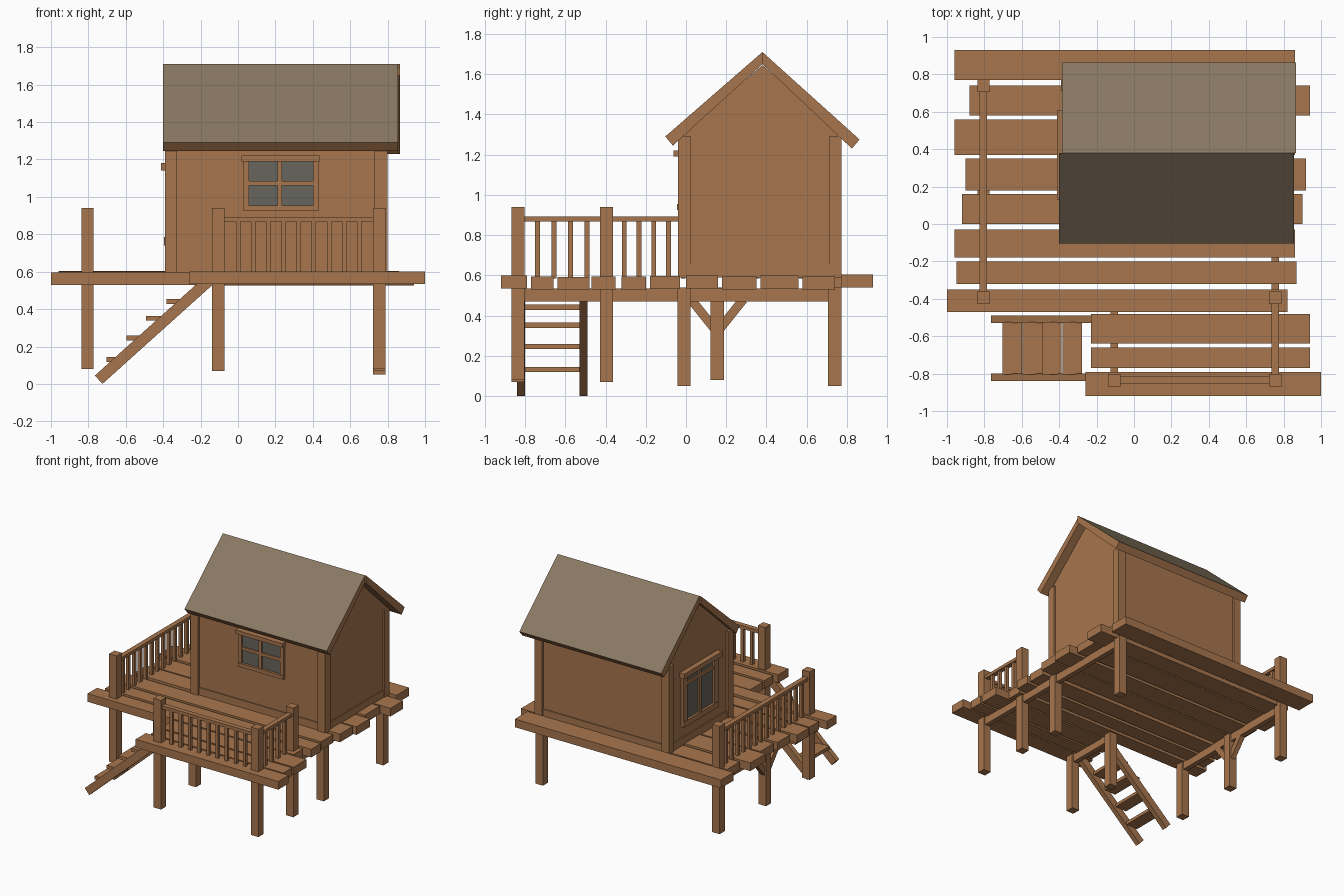
import bpy, bmesh, math
from mathutils import Vector


def material(name, rgb):
    m = bpy.data.materials.new(name)
    m.diffuse_color = (*rgb, 1)
    return m


WOOD = material("warm wood", (0.39, 0.182, 0.075))
ROOF = material("grey brown roofing", (0.25, 0.192, 0.122))
GLASS = material("grey glass", (0.135, 0.13, 0.11))


def prism(name, pts, axis, a, b, mat=WOOD):
    """Extrude a 2D profile along 'x' (profile in y,z) or 'y' (profile in x,z)."""
    bm = bmesh.new()

    def place(p, t):
        return (t, p[0], p[1]) if axis == "x" else (p[0], t, p[1])
    lo = [bm.verts.new(place(p, a)) for p in pts]
    hi = [bm.verts.new(place(p, b)) for p in pts]
    n = len(pts)
    bm.faces.new(lo)
    bm.faces.new(hi[::-1])
    for i in range(n):
        j = (i + 1) % n
        bm.faces.new((lo[j], lo[i], hi[i], hi[j]))
    bmesh.ops.recalc_face_normals(bm, faces=bm.faces)
    me = bpy.data.meshes.new(name)
    bm.to_mesh(me)
    bm.free()
    me.materials.append(mat)
    ob = bpy.data.objects.new(name, me)
    bpy.context.collection.objects.link(ob)
    return ob


def box(name, x0, x1, y0, y1, z0, z1, mat=WOOD):
    return prism(name, [(y0, z0), (y1, z0), (y1, z1), (y0, z1)], "x", x0, x1, mat)


def bar(name, p, q, width, axis, a, b):
    """Sloping board between two profile points."""
    p, q = Vector(p), Vector(q)
    d = (q - p).normalized()
    n = Vector((-d.y, d.x)) * width / 2
    return prism(name, [p - n, q - n, q + n, p + n], axis, a, b)


# Deck planks: y range, x range, top height
planks = [(0.77, 0.93, -0.96, 0.86, 0.605), (0.58, 0.74, -0.88, 0.94, 0.595),
          (0.37, 0.56, -0.96, 0.86, 0.6), (0.18, 0.35, -0.9, 0.92, 0.595),
          (0.0, 0.16, -0.92, 0.9, 0.6), (-0.18, -0.03, -0.96, 0.86, 0.597),
          (-0.32, -0.2, -0.95, 0.87, 0.593), (-0.47, -0.35, -1.0, 0.82, 0.595),
          (-0.64, -0.48, -0.23, 0.94, 0.592), (-0.77, -0.66, -0.23, 0.94, 0.595),
          (-0.92, -0.79, -0.26, 1.0, 0.6)]
for y0, y1, x0, x1, top in planks:
    box("deck_plank", x0, x1, y0, y1, top - 0.065, top)

# Support posts, some rising into railing posts: x, y, bottom, top
posts = [(-0.805, -0.395, 0.08, 0.94), (-0.805, 0.74, 0.08, 0.94),
         (-0.105, -0.835, 0.07, 0.94), (0.755, -0.835, 0.08, 0.94),
         (0.755, -0.395, 0.07, 0.94), (-0.105, -0.395, 0.08, 0.54),
         (0.755, -0.01, 0.05, 0.54), (0.755, 0.74, 0.05, 0.54),
         (-0.805, 0.155, 0.08, 0.54)]
for x, y, z0, z1 in posts:
    box("post", x - 0.033, x + 0.033, y - 0.033, y + 0.033, z0, z1)

# Beams under the deck and braces on the left middle post
box("right_beam", 0.735, 0.775, -0.85, 0.72, 0.47, 0.535)
box("left_beam", -0.825, -0.785, -0.41, 0.72, 0.47, 0.535)
box("middle_beam", -0.125, -0.085, -0.85, -0.38, 0.47, 0.535)
for s in (-1, 1):
    bar("brace", (0.155 + s * 0.01, 0.33), (0.155 + s * 0.13, 0.48), 0.045, "x", -0.825, -0.785)


# Railings with balusters
def railing(x0, y0, x1, y1, count):
    w, b = 0.02, 0.012
    box("handrail", min(x0, x1) - w, max(x0, x1) + w, min(y0, y1) - w, max(y0, y1) + w, 0.868, 0.893)
    for i in range(1, count + 1):
        t = i / (count + 1)
        x, y = x0 + (x1 - x0) * t, y0 + (y1 - y0) * t
        box("baluster", x - b, x + b, y - b, y + b, 0.585, 0.87)


railing(-0.08, -0.835, 0.73, -0.835, 9)
railing(0.755, -0.82, 0.755, -0.41, 4)
railing(-0.805, -0.38, -0.805, 0.72, 14)

# Steps
for y in (-0.82, -0.51):
    prism("step_stringer", [(-0.765, 0.045), (-0.725, 0.0), (-0.13, 0.535), (-0.22, 0.535)],
          "y", y - 0.02, y + 0.02)
for x, z in ((-0.65, 0.13), (-0.545, 0.245), (-0.44, 0.35), (-0.33, 0.44)):
    box("step_tread", x - 0.052, x + 0.052, -0.805, -0.525, z - 0.012, z + 0.014)

# House walls with gables, corner posts and base boards
prism("house_walls", [(-0.02, 0.59), (0.755, 0.59), (0.755, 1.32), (0.38, 1.645), (-0.02, 1.3)],
      "x", -0.37, 0.785)
for x0, x1 in ((-0.39, -0.325), (0.73, 0.798)):
    for y0, y1 in ((-0.04, 0.025), (0.71, 0.772)):
        box("corner_post", x0, x1, y0, y1, 0.59, 1.29)
box("base_boards", -0.38, 0.792, -0.028, 0.763, 0.595, 0.655)

# Roof slopes: grey on the upper faces, wood on edges and underside
for s in (-1, 1):
    eave = 1.29 if s < 0 else 1.275
    roof = prism("roof_slope", [(0.38, 1.71), (0.38 + s * 0.483, eave),
                                (0.38 + s * 0.445, eave - 0.045), (0.38, 1.65)],
                 "x", -0.40 if s < 0 else -0.385, 0.855 if s < 0 else 0.867)
    roof.data.materials.append(ROOF)
    for f in roof.data.polygons:
        if f.normal.z > 0.5:
            f.material_index = 1

# Front window
y = -0.02
box("front_glass", 0.05, 0.41, y - 0.006, y + 0.002, 0.95, 1.2, GLASS)
box("front_window_lintel", 0.02, 0.435, -0.062, y, 1.19, 1.22)
box("front_window_sill", 0.03, 0.43, -0.045, y, 0.925, 0.955)
for x0, x1 in ((0.03, 0.06), (0.4, 0.43), (0.21, 0.235)):
    box("front_window_upright", x0, x1, -0.04, y, 0.94, 1.2)
box("front_window_crossbar", 0.05, 0.41, -0.037, y, 1.06, 1.085)

# Side window on the left wall
x = -0.37
box("side_glass", x - 0.006, x + 0.002, 0.18, 0.57, 0.77, 1.15, GLASS)
box("side_window_lintel", -0.412, x, 0.13, 0.61, 1.14, 1.18)
box("side_window_sill", -0.395, x, 0.15, 0.59, 0.74, 0.785)
for y0, y1 in ((0.15, 0.2), (0.54, 0.59), (0.36, 0.385)):
    box("side_window_upright", -0.39, x, y0, y1, 0.75, 1.15)
box("side_window_crossbar", -0.387, x, 0.18, 0.56, 1.06, 1.085)
